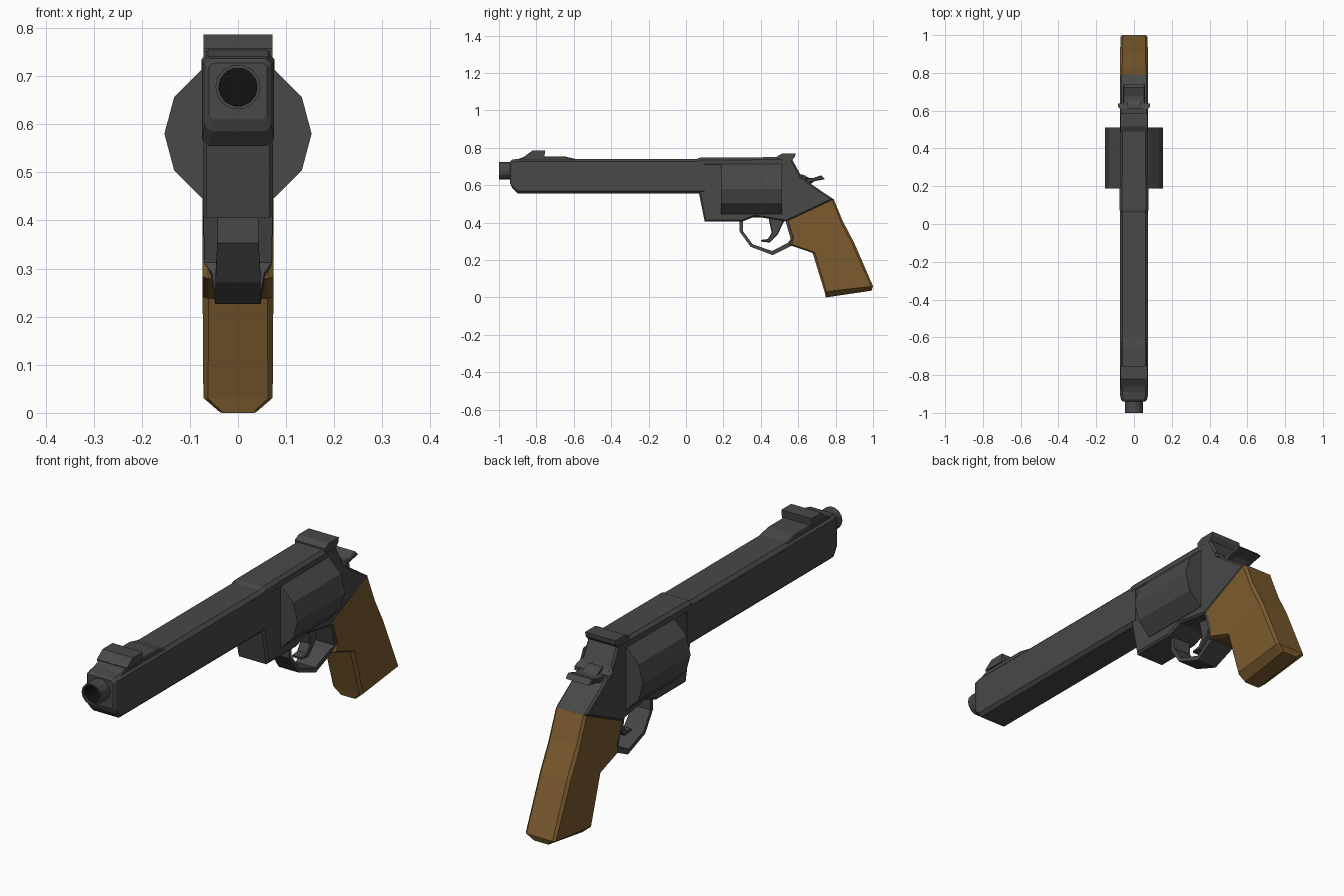
import bpy, bmesh, math
from mathutils import Vector


def material(name, rgb):
    m = bpy.data.materials.new(name)
    m.diffuse_color = (*rgb, 1)
    return m


STEEL = material("dark_steel", (0.065, 0.065, 0.065))
WOOD = material("wood", (0.20, 0.105, 0.027))
BLACK = material("bore_black", (0.006, 0.006, 0.006))


def finish(name, bm, mat):
    bmesh.ops.recalc_face_normals(bm, faces=bm.faces)
    me = bpy.data.meshes.new(name)
    bm.to_mesh(me)
    bm.free()
    me.materials.append(mat)
    ob = bpy.data.objects.new(name, me)
    bpy.context.collection.objects.link(ob)
    return ob


def loft(name, rings, mat=STEEL, closed=False):
    """Skin a list of equal-length point rings."""
    bm = bmesh.new()
    vs = [[bm.verts.new(p) for p in r] for r in rings]
    n = len(vs[0])
    pairs = list(zip(vs, vs[1:])) + ([(vs[-1], vs[0])] if closed else [])
    for a, b in pairs:
        for i in range(n):
            j = (i + 1) % n
            bm.faces.new((a[i], a[j], b[j], b[i]))
    if not closed:
        bm.faces.new(vs[0])
        bm.faces.new(vs[-1])
    return finish(name, bm, mat)


def plate(name, profile, w, chamfer=0.0, mat=STEEL):
    """Side profile (y, z) extruded across x, with chamfered side rims."""
    bm = bmesh.new()
    l, r = [[bm.verts.new((x, y, z)) for y, z in profile] for x in (-w, w)]
    caps = [bm.faces.new(l), bm.faces.new(r)]
    n = len(profile)
    for i in range(n):
        j = (i + 1) % n
        bm.faces.new((l[i], l[j], r[j], r[i]))
    if chamfer:
        bmesh.ops.recalc_face_normals(bm, faces=bm.faces)
        rim = list({e for f in caps for e in f.edges})
        bmesh.ops.bevel(bm, geom=rim, offset=chamfer, segments=1, affect='EDGES')
    return finish(name, bm, mat)


def circle(y, z, r, n):
    return [(r * math.cos(math.tau * i / n), y, z + r * math.sin(math.tau * i / n))
            for i in range(n)]


def section(a, b, w, c):
    """Eight-sided section between (y, z) points a and b, half-width w, chamfer c."""
    a, b = Vector((0, *a)), Vector((0, *b))
    d = (b - a).normalized() * c
    half = [(w - c, a), (w, a + d), (w, b - d), (w - c, b)]
    return [(x, p.y, p.z) for x, p in half] + [(-x, p.y, p.z) for x, p in reversed(half)]


# Barrel with tapered nose and bored muzzle
barrel = loft("barrel", [
    section((-0.94, 0.61), (-0.94, 0.727), 0.060, 0.008),
    section((-0.93, 0.585), (-0.93, 0.736), 0.069, 0.012),
    section((-0.90, 0.555), (-0.90, 0.741), 0.075, 0.014),
    section((0.10, 0.555), (0.10, 0.741), 0.075, 0.014)])
cutter = loft("bore_cutter", [circle(-1.1, 0.677, 0.043, 14), circle(-0.7, 0.677, 0.043, 14)])
cutter.hide_render = True
cutter.hide_viewport = True
cut = barrel.modifiers.new("bore", 'BOOLEAN')
cut.object = cutter
cut.operation = 'DIFFERENCE'
cut.solver = 'EXACT'

loft("muzzle_ring", [circle(y, 0.677, r, 14) for y, r in
     ((-0.93, 0.047), (-1.0, 0.047), (-1.0, 0.040), (-0.93, 0.040))], closed=True)
loft("bore_lining", [circle(y, 0.677, r, 14) for y, r in
     ((-0.99, 0.0405), (-0.72, 0.0405), (-0.72, 0.0395), (-0.99, 0.0395))], BLACK, True)
loft("bore_end", [circle(-0.75, 0.677, 0.0395, 14), circle(-0.72, 0.677, 0.0395, 14)], BLACK)

# Frame and its slightly raised top strap
plate("frame", [(0.07, 0.74), (0.07, 0.555), (0.10, 0.405), (0.30, 0.405), (0.37, 0.433),
                (0.537, 0.405), (0.79, 0.524), (0.66, 0.612), (0.61, 0.66), (0.565, 0.742)],
      0.073, 0.008)
loft("top_strap", [section((y, 0.70), (y, z), w, 0.013) for y, z, w in
     ((0.05, 0.738, 0.072), (0.075, 0.747, 0.076), (0.50, 0.75, 0.074), (0.56, 0.742, 0.072))])

# Twelve-sided cylinder
loft("cylinder", [circle(0.187, 0.58, 0.153, 12), circle(0.512, 0.58, 0.153, 12)])

# Sights
plate("front_sight_ramp", [(-0.91, 0.72), (-0.90, 0.738), (-0.86, 0.754), (-0.65, 0.754),
                           (-0.59, 0.740), (-0.59, 0.72)], 0.066, 0.004)
plate("front_sight", [(-0.86, 0.75), (-0.86, 0.757), (-0.82, 0.786), (-0.753, 0.786),
                      (-0.757, 0.75)], 0.072)
plate("rear_sight", [(0.49, 0.74), (0.49, 0.756), (0.515, 0.77), (0.585, 0.77),
                     (0.583, 0.752), (0.555, 0.72)], 0.072)

# Hammer: flared ledge, stem and spur
loft("hammer_ledge", [[(-w, 0.605, z - 0.012), (w, 0.605, z - 0.012), (w, 0.605, z + 0.012), (-w, 0.605, z + 0.012)]
                      if y is None else
                      [(-w, y, z - 0.012), (w, y, z - 0.012), (w, y, z + 0.004), (-w, y, z + 0.004)]
                      for y, z, w in ((None, 0.655, 0.07), (0.62, 0.645, 0.085), (0.638, 0.635, 0.085))])
plate("hammer_stem", [(0.60, 0.66), (0.63, 0.655), (0.665, 0.635), (0.70, 0.632),
                      (0.66, 0.60), (0.60, 0.60)], 0.035)
plate("hammer_spur", [(0.635, 0.638), (0.68, 0.638), (0.722, 0.652), (0.742, 0.632),
                      (0.69, 0.622), (0.65, 0.612)], 0.058, 0.004)

# Trigger
plate("trigger", [(0.44, 0.43), (0.458, 0.345), (0.438, 0.312), (0.40, 0.307), (0.40, 0.299),
                  (0.447, 0.293), (0.49, 0.335), (0.53, 0.42)], 0.025, 0.004)

# Trigger guard: flat strap swept along the side path (outer, inner, half-width)
guard = [((0.286, 0.41), (0.304, 0.41), 0.042), ((0.286, 0.353), (0.304, 0.356), 0.043),
         ((0.345, 0.271), (0.355, 0.285), 0.047), ((0.463, 0.226), (0.460, 0.248), 0.047),
         ((0.562, 0.275), (0.545, 0.292), 0.055), ((0.585, 0.31), (0.560, 0.312), 0.070),
         ((0.575, 0.41), (0.532, 0.41), 0.072)]
loft("trigger_guard", [[(-w, *o), (w, *o), (w, *i), (-w, *i)] for o, i, w in guard])

# Wooden grip
grip = [((0.537, 0.406), (0.79, 0.525), 0.073, 0.010), ((0.566, 0.315), (0.836, 0.412), 0.0735, 0.010),
        ((0.556, 0.279), (0.845, 0.395), 0.0735, 0.012), ((0.677, 0.238), (0.90, 0.29), 0.0735, 0.012),
        ((0.741, 0.03), (1.0, 0.06), 0.072, 0.010), ((0.748, 0.0), (0.992, 0.036), 0.037, 0.006)]
loft("grip", [section(*g) for g in grip], WOOD)
